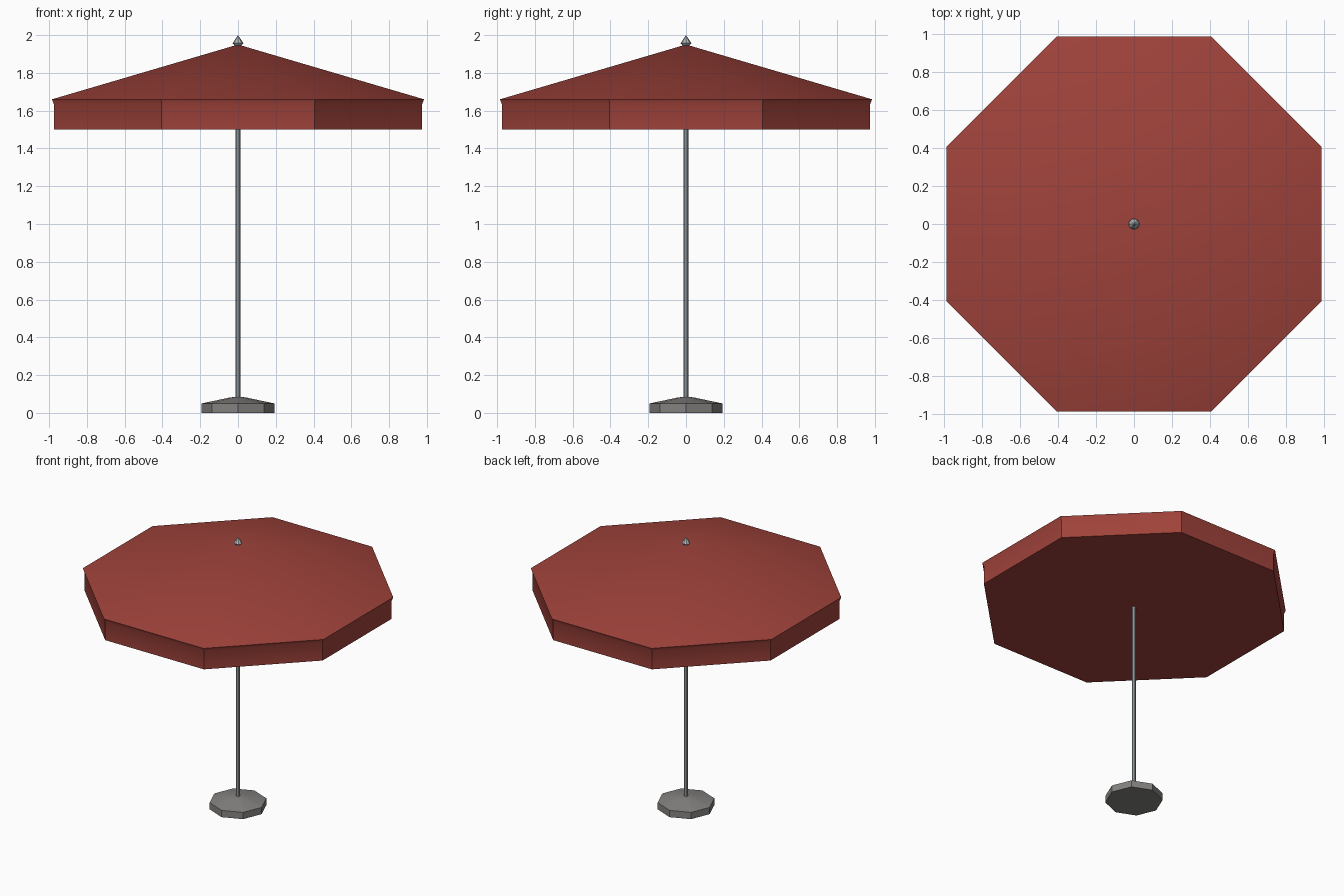
import bpy
import bmesh
from math import cos, sin, pi, radians

cube = bpy.data.objects.get("Cube")
if cube:
    bpy.data.objects.remove(cube)


def material(name, rgb):
    mat = bpy.data.materials.new(name)
    mat.use_nodes = True
    mat.diffuse_color = (*rgb, 1)
    mat.node_tree.nodes["Principled BSDF"].inputs["Base Color"].default_value = (*rgb, 1)
    return mat


def lathe(name, profile, mat, sides=8, turn=0.0):
    """Revolve (corner radius, height) points, bottom to top; zero radius makes a tip."""
    bm = bmesh.new()
    rings = []
    for r, z in profile:
        count = sides if r else 1
        rings.append([bm.verts.new((r * cos(turn + 2 * pi * i / sides),
                                    r * sin(turn + 2 * pi * i / sides), z))
                      for i in range(count)])
    for low, high in zip(rings, rings[1:]):
        for i in range(sides):
            j = (i + 1) % sides
            corners = [low[i % len(low)], low[j % len(low)],
                       high[j % len(high)], high[i % len(high)]]
            bm.faces.new(list(dict.fromkeys(corners)))
    # Flat caps on open ends
    if len(rings[0]) > 1:
        bm.faces.new(rings[0][::-1])
    if len(rings[-1]) > 1:
        bm.faces.new(rings[-1])
    bmesh.ops.recalc_face_normals(bm, faces=bm.faces)
    mesh = bpy.data.meshes.new(name)
    bm.to_mesh(mesh)
    bm.free()
    mesh.materials.append(mat)
    obj = bpy.data.objects.new(name, mesh)
    bpy.context.collection.objects.link(obj)
    bpy.ops.object.select_all(action='DESELECT')
    obj.select_set(True)
    bpy.context.view_layer.objects.active = obj
    bpy.ops.object.shade_smooth_by_angle(angle=radians(30))
    return obj


red = material("red fabric", (0.35, 0.055, 0.043))
steel = material("pale steel", (0.46, 0.50, 0.50))
stone = material("grey stone", (0.23, 0.225, 0.215))

flat_front = pi / 8            # turns a flat side to the front
corner = 1 / cos(flat_front)   # side distance to corner radius

# Weighted foot with a sloped top
lathe("base", [(0.193, 0), (0.193, 0.05), (0.05, 0.08), (0.03, 0.083)], stone)

# Pole
lathe("pole", [(0.013, 0.07), (0.013, 1.93)], steel)

# Canopy: closed underside, hanging valance, small lip, shallow roof
lathe("canopy", [(0.975 * corner, 1.5), (0.975 * corner, 1.635),
                 (0.985 * corner, 1.66), (0, 1.95)], red, turn=flat_front)

# Pointed finial
lathe("finial", [(0.012, 1.94), (0.029, 1.957), (0, 2.0)], steel)
